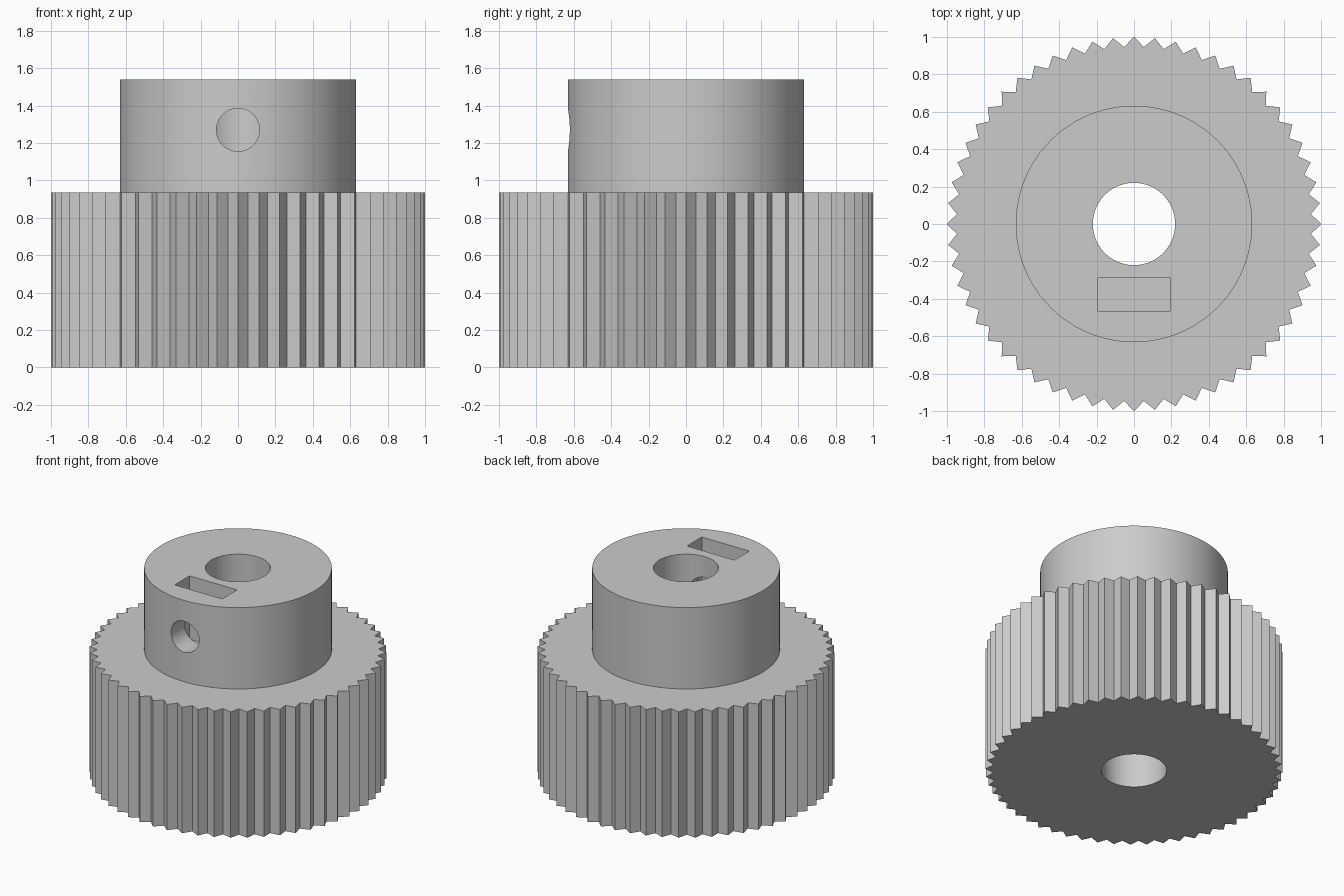
import bpy, bmesh
from math import sin, cos, pi, radians
from mathutils import Matrix

old = bpy.data.objects.get("Cube")
if old:
    bpy.data.objects.remove(old, do_unlink=True)

TEETH = 56
TIP, ROOT = 1.0, 0.948
GEAR_TOP, HUB_TOP = 0.935, 1.54
HUB_R, BORE_R, SCREW_R = 0.632, 0.22, 0.115
SCREW_Z = 1.27

grey = bpy.data.materials.new("plain grey")
grey.use_nodes = True
colour = (0.6, 0.6, 0.6, 1)
grey.diffuse_color = colour
grey.node_tree.nodes["Principled BSDF"].inputs["Base Color"].default_value = colour


def prism(name, outline, z0, z1, matrix=Matrix()):
    """Extrude a closed outline from z0 to z1."""
    bm = bmesh.new()
    base = bm.faces.new([bm.verts.new((x, y, z0)) for x, y in outline])
    top = bmesh.ops.extrude_face_region(bm, geom=[base])["geom"]
    verts = [v for v in top if isinstance(v, bmesh.types.BMVert)]
    bmesh.ops.translate(bm, verts=verts, vec=(0, 0, z1 - z0))
    bmesh.ops.recalc_face_normals(bm, faces=bm.faces)
    bm.transform(matrix)
    mesh = bpy.data.meshes.new(name)
    bm.to_mesh(mesh)
    bm.free()
    mesh.materials.append(grey)
    obj = bpy.data.objects.new(name, mesh)
    bpy.context.collection.objects.link(obj)
    return obj


def ring(radii, count):
    """Points round a circle, cycling through the given radii."""
    return [(radii[i % len(radii)] * cos(2 * pi * i / count),
             radii[i % len(radii)] * sin(2 * pi * i / count)) for i in range(count)]


def combine(body, tool, operation):
    mod = body.modifiers.new(operation, "BOOLEAN")
    mod.operation, mod.solver, mod.object = operation, "EXACT", tool
    bpy.context.view_layer.objects.active = body
    bpy.ops.object.modifier_apply(modifier=mod.name)
    bpy.data.objects.remove(tool, do_unlink=True)


# Toothed wheel with the plain hub joined on top
pulley = prism("toothed_pulley", ring((TIP, ROOT), TEETH * 2), 0, GEAR_TOP)
hub = prism("hub", ring((HUB_R,), 96), GEAR_TOP / 2, HUB_TOP)
combine(pulley, hub, "UNION")

# Shaft bore
bore = prism("bore_cutter", ring((BORE_R,), 72), -0.1, HUB_TOP + 0.1)
combine(pulley, bore, "DIFFERENCE")

# Nut slot in the hub top
slot_outline = [(-0.195, -0.465), (0.195, -0.465), (0.195, -0.29), (-0.195, -0.29)]
slot = prism("nut_slot_cutter", slot_outline, SCREW_Z - 0.2, HUB_TOP + 0.1)
combine(pulley, slot, "DIFFERENCE")

# Set screw hole from the front into the bore
turn = Matrix.Translation((0, 0, SCREW_Z)) @ Matrix.Rotation(radians(90), 4, "X")
screw = prism("screw_hole_cutter", ring((SCREW_R,), 48), 0, HUB_R + 0.1, turn)
combine(pulley, screw, "DIFFERENCE")

# Smooth the round walls, keep teeth and rims crisp
bpy.ops.object.select_all(action="DESELECT")
pulley.select_set(True)
bpy.context.view_layer.objects.active = pulley
bpy.ops.object.shade_smooth_by_angle(angle=radians(20))
